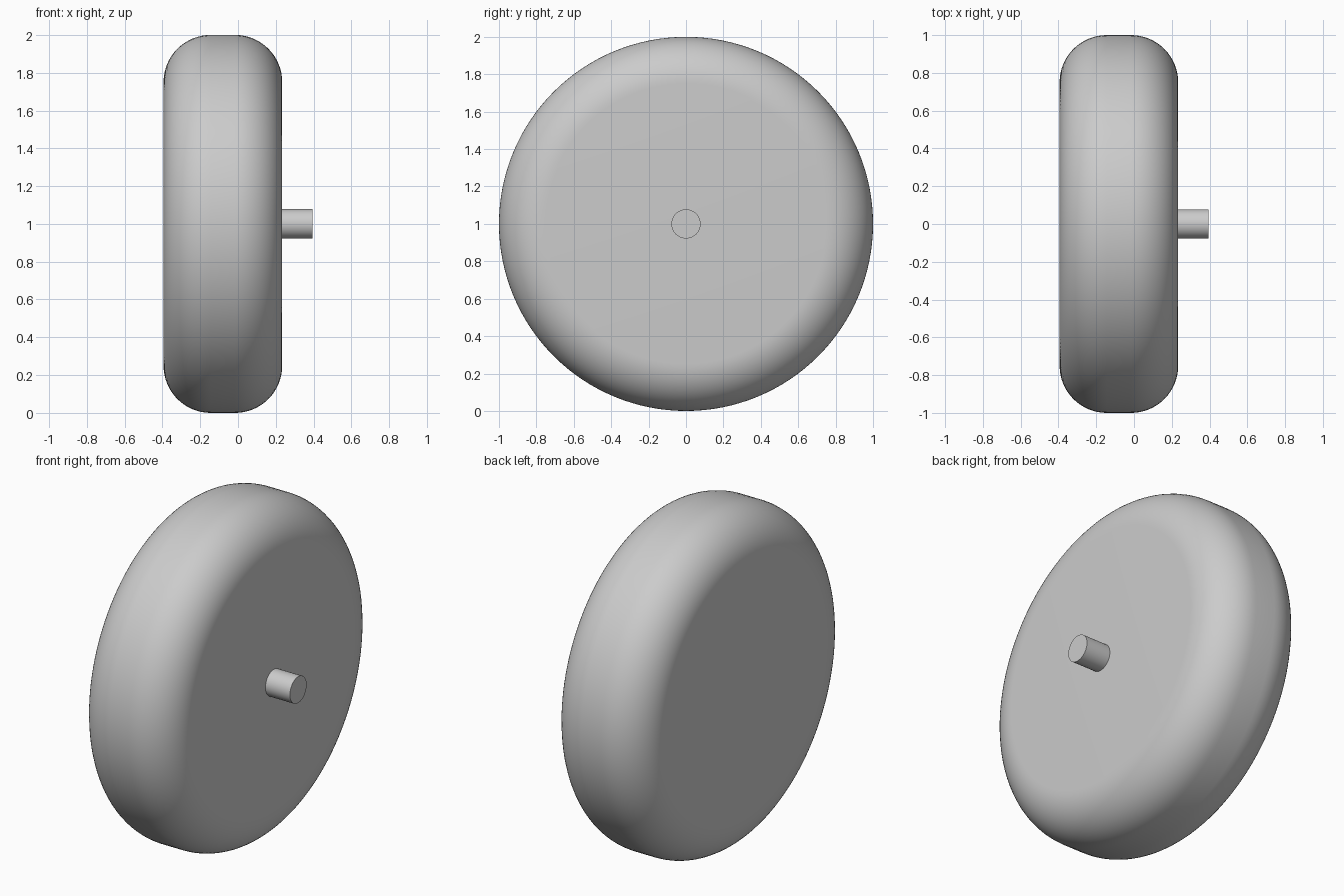
import bpy, bmesh, math
from mathutils import Matrix, Vector

if "Cube" in bpy.data.objects:
    bpy.data.objects.remove(bpy.data.objects["Cube"])

grey = bpy.data.materials.new("light_grey")
grey.diffuse_color = (0.6, 0.6, 0.6, 1)
grey.use_nodes = True
grey.node_tree.nodes["Principled BSDF"].inputs["Base Color"].default_value = grey.diffuse_color


def lathe(name, profile, steps):
    """Spin an (x, radius) profile around the x axis at wheel centre height."""
    bm = bmesh.new()
    verts = [bm.verts.new((x, 0, r)) for x, r in profile]
    edges = [bm.edges.new(pair) for pair in zip(verts, verts[1:])]
    bmesh.ops.spin(bm, geom=verts + edges, cent=(0, 0, 0), axis=(1, 0, 0),
                   angle=math.tau, steps=steps)
    bmesh.ops.remove_doubles(bm, verts=bm.verts, dist=1e-5)
    bmesh.ops.recalc_face_normals(bm, faces=bm.faces)
    mesh = bpy.data.meshes.new(name)
    bm.to_mesh(mesh)
    bm.free()
    mesh.materials.append(grey)
    obj = bpy.data.objects.new(name, mesh)
    obj.location.z = 1
    bpy.context.collection.objects.link(obj)
    bpy.ops.object.select_all(action='DESELECT')
    obj.select_set(True)
    bpy.context.view_layer.objects.active = obj
    bpy.ops.object.shade_smooth_by_angle(angle=math.radians(30))
    return obj


# Wheel: solid disc with rounded shoulders
LEFT, RIGHT, FILLET, SEG = -0.394, 0.234, 0.25, 16
arc = [(FILLET * math.sin(a), 1 - FILLET + FILLET * math.cos(a))
       for a in (math.pi / 2 * i / SEG for i in range(SEG + 1))]
left_side = [(LEFT + FILLET - x, r) for x, r in reversed(arc)]
right_side = [(RIGHT - FILLET + x, r) for x, r in arc]
lathe("wheel", [(LEFT, 0)] + left_side + right_side + [(RIGHT, 0)], 128)

# Axle stub on the right face
lathe("axle", [(RIGHT - 0.02, 0), (RIGHT - 0.02, 0.078), (0.394, 0.078), (0.394, 0)], 48)
